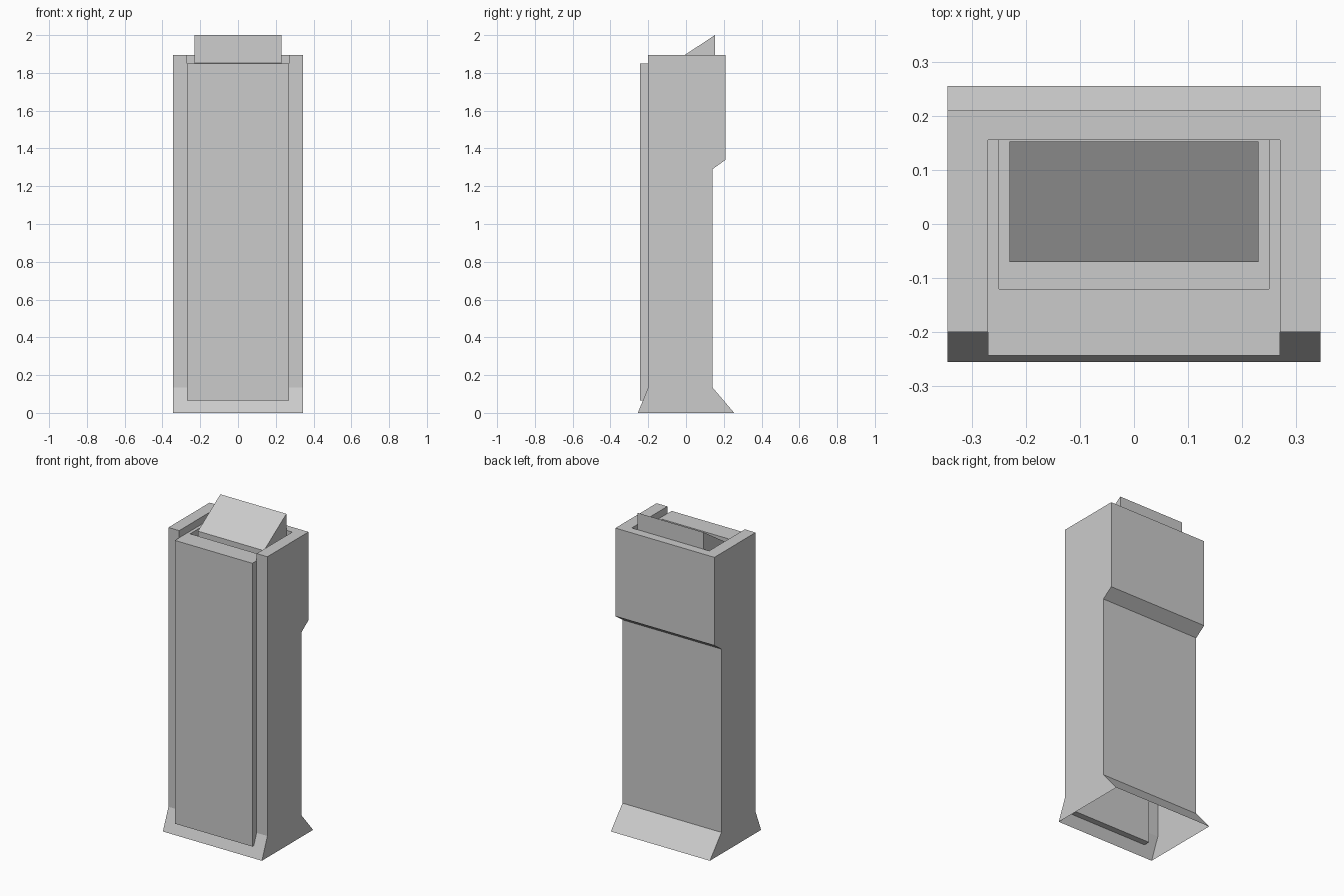
import bpy
import bmesh

old = bpy.data.objects.get("Cube")
if old:
    bpy.data.objects.remove(old, do_unlink=True)

# Single plain grey finish
GREY = (0.6, 0.6, 0.6, 1.0)
mat = bpy.data.materials.new("plain_grey")
mat.use_nodes = True
mat.diffuse_color = GREY
bsdf = next(n for n in mat.node_tree.nodes if n.type == 'BSDF_PRINCIPLED')
bsdf.inputs["Base Color"].default_value = GREY


def extrude_profile(name, profile, half_width):
    """Solid made by sweeping a (y, z) profile across x."""
    bm = bmesh.new()
    face = bm.faces.new([bm.verts.new((-half_width, y, z)) for y, z in profile])
    ext = bmesh.ops.extrude_face_region(bm, geom=[face])
    moved = [v for v in ext["geom"] if isinstance(v, bmesh.types.BMVert)]
    bmesh.ops.translate(bm, verts=moved, vec=(2 * half_width, 0, 0))
    bmesh.ops.recalc_face_normals(bm, faces=bm.faces)
    mesh = bpy.data.meshes.new(name)
    bm.to_mesh(mesh)
    bm.free()
    mesh.materials.append(mat)
    obj = bpy.data.objects.new(name, mesh)
    bpy.context.collection.objects.link(obj)
    return obj


def block(name, half_width, y0, y1, z0, z1):
    return extrude_profile(name, [(y0, z0), (y1, z0), (y1, z1), (y0, z1)], half_width)


# Main housing: flared foot and overhanging upper back
body = extrude_profile("body_shell", [
    (-0.255, 0), (-0.2, 0.135), (-0.2, 1.895), (0.21, 1.895),
    (0.21, 1.34), (0.14, 1.29), (0.14, 0.135), (0.255, 0)], 0.345)

# Top notch open to the front, with a shallow slot in its floor
cutters = [block("notch_cutter", 0.27, -0.4, 0.155, 1.85, 2.1),
           block("slot_cutter", 0.25, -0.12, 0.155, 1.81, 1.88)]
for cutter in cutters:
    mod = body.modifiers.new(cutter.name, 'BOOLEAN')
    mod.operation = 'DIFFERENCE'
    mod.solver = 'EXACT'
    mod.object = cutter
    cutter.hide_render = True

# Bake the cuts, then open the underside
bpy.context.view_layer.update()
deps = bpy.context.evaluated_depsgraph_get()
cut_mesh = bpy.data.meshes.new_from_object(body.evaluated_get(deps))
body.modifiers.clear()
body.data = cut_mesh
for cutter in cutters:
    bpy.data.objects.remove(cutter, do_unlink=True)
bm = bmesh.new()
bm.from_mesh(cut_mesh)
underside = [f for f in bm.faces if f.calc_center_median().z < 0.01]
bmesh.ops.delete(bm, geom=underside, context='FACES')
bm.to_mesh(cut_mesh)
bm.free()

# Front cover plate
block("front_panel", 0.27, -0.243, -0.19, 0.065, 1.85)

# Sloped wedge rising out of the top slot
extrude_profile("top_wedge", [
    (-0.07, 1.81), (-0.07, 1.853), (0.153, 2.0), (0.153, 1.81)], 0.23)
